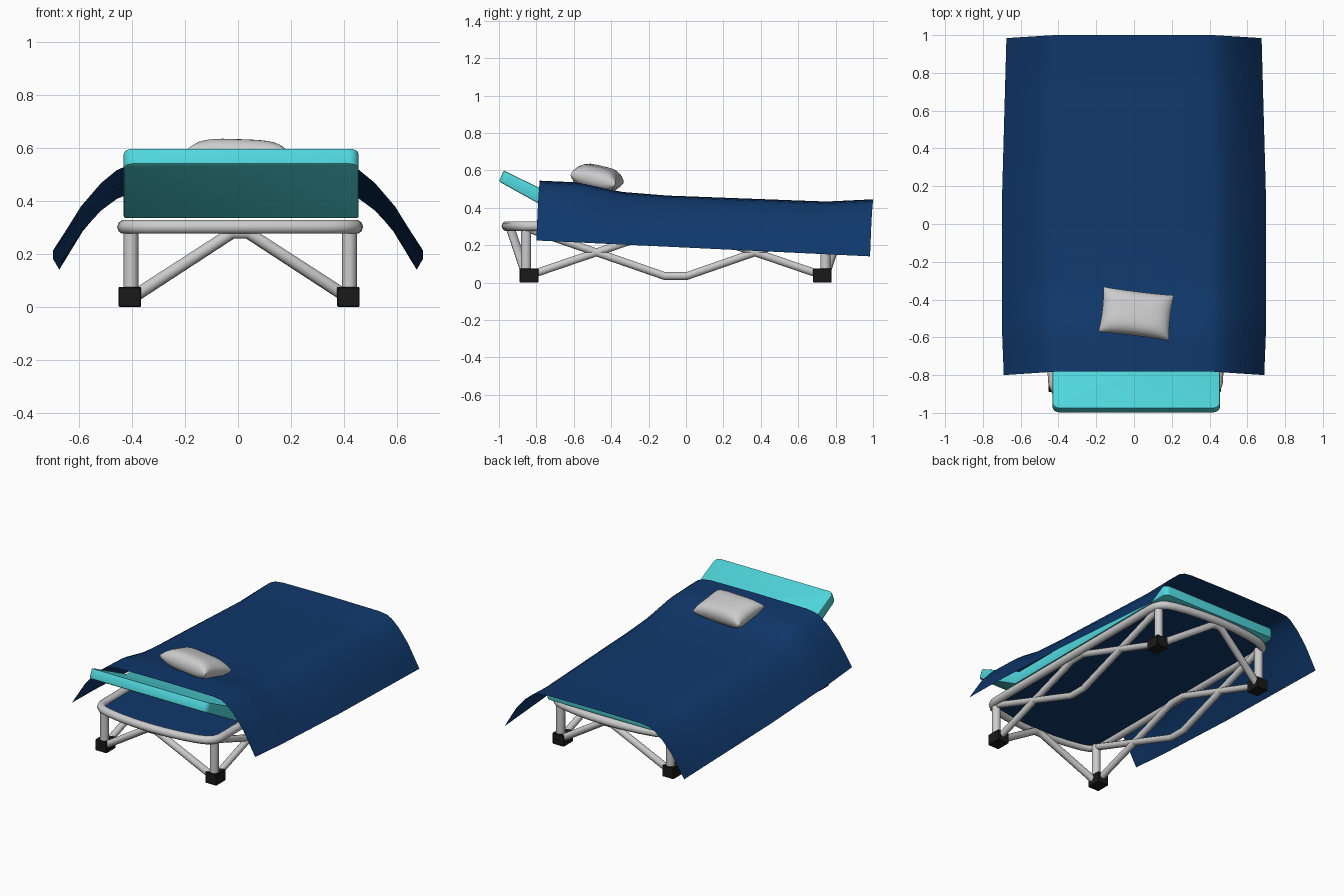
import bpy, bmesh, math
from mathutils import Matrix

if "Cube" in bpy.data.objects:
    bpy.data.objects.remove(bpy.data.objects["Cube"])


def material(name, color):
    m = bpy.data.materials.new(name)
    m.diffuse_color = (*color, 1)
    m.use_nodes = True
    m.node_tree.nodes["Principled BSDF"].inputs["Base Color"].default_value = m.diffuse_color
    return m


NAVY = material("navy_cloth", (0.005, 0.04, 0.15))
TEAL = material("teal_foam", (0.08, 0.68, 0.72))
BLACK = material("black_rubber", (0.01, 0.01, 0.01))
CX, CY = 0.008, -0.055          # centre of the folding frame


def finish(name, bm, mat=None, angle=40):
    me = bpy.data.meshes.new(name)
    bm.to_mesh(me)
    bm.free()
    ob = bpy.data.objects.new(name, me)
    bpy.context.collection.objects.link(ob)
    if mat:
        me.materials.append(mat)
    bpy.ops.object.select_all(action='DESELECT')
    bpy.context.view_layer.objects.active = ob
    ob.select_set(True)
    bpy.ops.object.shade_smooth_by_angle(angle=math.radians(angle))
    return ob


def tube(name, pts, r, cyclic=False):
    cu = bpy.data.curves.new(name, 'CURVE')
    cu.dimensions = '3D'
    cu.bevel_depth = r
    cu.bevel_resolution = 3
    cu.use_fill_caps = True
    sp = cu.splines.new('POLY')
    sp.points.add(len(pts) - 1)
    for p, c in zip(sp.points, pts):
        p.co = (*c, 1)
    sp.use_cyclic_u = cyclic
    sp.use_smooth = True
    ob = bpy.data.objects.new(name, cu)
    bpy.context.collection.objects.link(ob)
    return ob


def interp(table, t):
    for (a, va), (b, vb) in zip(table, table[1:]):
        if t <= b:
            return va + (vb - va) * (t - a) / (b - a)
    return table[-1][1]


# Top frame ring with bowed ends and rounded corners
quarter = [(0.438, 0.74), (0.435, 0.79), (0.42, 0.825), (0.39, 0.85),
           (0.34, 0.868), (0.24, 0.887), (0.12, 0.9), (0, 0.904)]
half = quarter + [(-x, y) for x, y in reversed(quarter[:-1])]
ring = half + [(-x, -y) for x, y in half]
ring = [(x + CX, y + CY, 0.302) for x, y in ring]
tube("frame_ring", ring, 0.027, True)

# Cloth sling stretched inside the ring
bm = bmesh.new()
bm.faces.new([bm.verts.new(p) for p in ring])
finish("sling", bm, NAVY)

# Legs, feet and zigzag side braces
for side, sx in (("left", -1), ("right", 1)):
    x = CX + sx * 0.413
    for end, sy in (("front", -1), ("back", 1)):
        y = CY + sy * 0.8
        tube(f"{end}_{side}_leg", [(x, y, 0.04), (x, y, 0.30)], 0.028)
        bm = bmesh.new()
        bmesh.ops.create_cube(bm, size=1, matrix=Matrix.Translation(
            (x - 0.004, CY + sy * 0.784, 0.0375)) @ Matrix.Diagonal((0.085, 0.1, 0.075, 1)))
        bmesh.ops.bevel(bm, geom=bm.edges[:], offset=0.003, segments=1, affect='EDGES')
        finish(f"{end}_{side}_foot", bm, BLACK, 20)
    for name, z_end, z_mid in (("rising", 0.04, 0.285), ("dipping", 0.285, 0.035)):
        tube(f"{side}_{name}_brace",
             [(x, CY + a, z) for a, z in ((-0.78, z_end), (-0.06, z_mid), (-0.02, z_mid),
                                          (0.02, z_mid), (0.06, z_mid), (0.78, z_end))], 0.022)

# Inverted V braces at both ends
for end, sy in (("front", -1), ("back", 1)):
    tube(f"{end}_end_brace",
         [(CX + u, CY + sy * v, z) for u, v, z in ((-0.40, 0.80, 0.04), (-0.03, 0.88, 0.28),
                                                   (0.03, 0.88, 0.28), (0.40, 0.80, 0.04))], 0.024)

# Mattress: bent side profile extruded across, raised at the head
profile = [(-1.0, 0.54), (-0.63, 0.335), (0.86, 0.335), (0.86, 0.405),
           (-0.59, 0.41), (-0.975, 0.6)]
bm = bmesh.new()
f = bm.faces.new([bm.verts.new((-0.432, y, z)) for y, z in profile])
ext = bmesh.ops.extrude_face_region(bm, geom=[f])
bmesh.ops.translate(bm, vec=(0.888, 0, 0),
                    verts=[v for v in ext["geom"] if isinstance(v, bmesh.types.BMVert)])
bmesh.ops.recalc_face_normals(bm, faces=bm.faces)
corners = [e for e in bm.edges if abs(e.verts[0].co.x - e.verts[1].co.x) < 0.01
           and all(v.co.y < -0.9 or v.co.y > 0.8 for v in e.verts)]
bmesh.ops.bevel(bm, geom=corners, offset=0.035, segments=4, profile=0.5, affect='EDGES')
rims = [e for e in bm.edges if len(e.link_faces) == 2 and e.calc_face_angle() > 0.9]
bmesh.ops.bevel(bm, geom=rims, offset=0.008, segments=2, profile=0.5, affect='EDGES')
finish("mattress", bm, TEAL)

# Blanket: draped sheet, flat on top and flaring down at both sides
top = [(-0.79, 0.545), (-0.57, 0.535), (-0.35, 0.485), (-0.1, 0.465),
       (0.3, 0.45), (0.75, 0.433), (1.0, 0.445)]
drop = [(0, 0), (0.36, 0.01), (0.42, 0.035), (0.46, 0.09), (0.52, 0.24),
        (0.6, 0.52), (0.7, 1)]
width = [(0, 0.985), (0.15, 1.0), (0.5, 1.0), (1, 0.965)]
xs = [-0.7, -0.65, -0.6, -0.56, -0.52, -0.49, -0.46, -0.44, -0.42, -0.39, -0.36, -0.2, 0]
xs += [-x for x in reversed(xs[:-1])]
NY = 36
bm = bmesh.new()
rows = []
for j in range(NY + 1):
    t = j / NY
    row = []
    for x in xs:
        d = interp(drop, abs(x))
        edge = max(0, abs(x) - 0.42) / 0.28
        y0, y1 = -0.782 - 0.018 * edge, 1.0 - 0.016 * edge
        y = y0 + (y1 - y0) * t
        zt = interp(top, max(-0.79, y))
        ze = 0.225 - 0.085 * t
        row.append(bm.verts.new((x * (1 + (interp(width, t) - 1) * edge), y, zt + (ze - zt) * d)))
    rows.append(row)
for a, b in zip(rows, rows[1:]):
    for i in range(len(xs) - 1):
        bm.faces.new((a[i], a[i + 1], b[i + 1], b[i]))
finish("blanket", bm, NAVY, 60)

# Pillow: puffed cube with pinched edges
bm = bmesh.new()
NU, NV = 16, 12
for s in (-1, 1):
    grid = []
    for j in range(NV + 1):
        v = -math.cos(math.pi * j / NV)
        line = []
        for i in range(NU + 1):
            u = -math.cos(math.pi * i / NU)
            h = 0.008 + 0.058 * ((1 - u ** 4) * (1 - v ** 4)) ** 0.55
            line.append(bm.verts.new((0.188 * u * (1 - 0.04 * (1 - v * v)),
                                      0.122 * v * (1 - 0.04 * (1 - u * u)), s * h)))
        grid.append(line)
    for a, b in zip(grid, grid[1:]):
        for i in range(NU):
            q = (a[i], a[i + 1], b[i + 1], b[i])
            bm.faces.new(q if s > 0 else q[::-1])
bmesh.ops.bridge_loops(bm, edges=[e for e in bm.edges if e.is_boundary])
bmesh.ops.recalc_face_normals(bm, faces=bm.faces)
pillow = finish("pillow", bm, None, 60)
pillow.location = (0.012, -0.475, 0.558)
pillow.rotation_euler = (math.radians(-13), math.radians(2), math.radians(-7))
